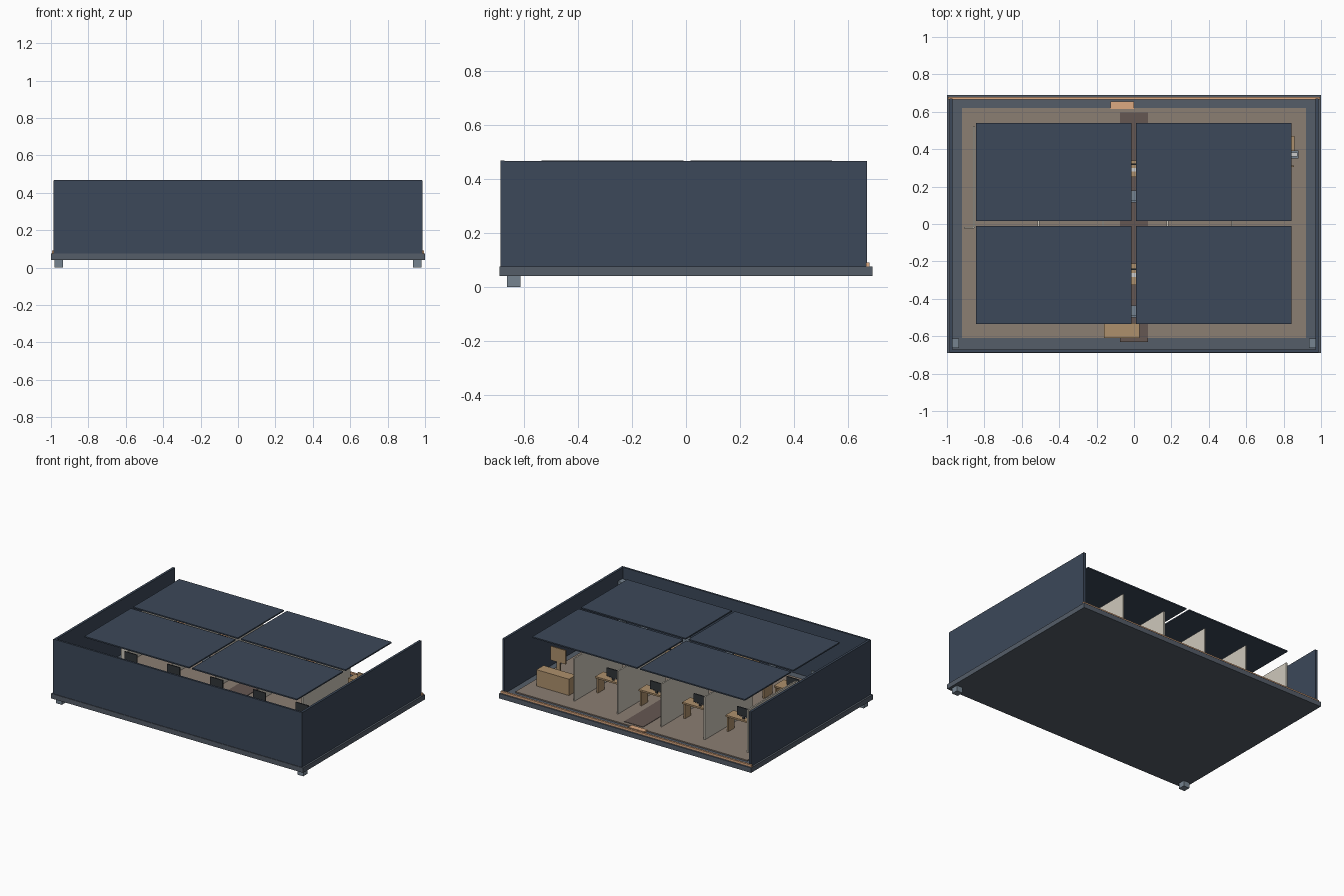
import bpy

def mat(name, r, g, b):
    m = bpy.data.materials.new(name)
    m.diffuse_color = (r, g, b, 1)
    return m

NAVY = mat("navy", 0.045, 0.065, 0.10)
SLATE = mat("slate", 0.09, 0.11, 0.14)
FLOOR = mat("floor", 0.26, 0.21, 0.17)
CARPET = mat("carpet", 0.13, 0.095, 0.085)
CREAM = mat("cream", 0.62, 0.58, 0.50)
WOOD = mat("wood", 0.42, 0.28, 0.15)
COPPER = mat("copper", 0.72, 0.40, 0.22)
STEEL = mat("steel", 0.18, 0.23, 0.28)
WHITE = mat("white", 0.8, 0.8, 0.8)
DARK = mat("dark", 0.03, 0.035, 0.04)

def box(name, x0, x1, y0, y1, z0, z1, m):
    """Axis-aligned box from its extents."""
    bpy.ops.mesh.primitive_cube_add(size=1, location=((x0 + x1) / 2, (y0 + y1) / 2, (z0 + z1) / 2))
    o = bpy.context.object
    o.name = name
    o.scale = (x1 - x0, y1 - y0, z1 - z0)
    bpy.ops.object.transform_apply(location=False, rotation=False, scale=True)
    o.data.materials.append(m)
    return o

# base, floor and aisle carpet
box("base_slab", -1, 1, -0.69, 0.69, 0.04, 0.075, SLATE)
box("floor", -0.92, 0.92, -0.61, 0.62, 0.073, 0.083, FLOOR)
box("aisle_carpet", -0.075, 0.075, -0.63, 0.595, 0.074, 0.086, CARPET)
box("rear_trim", -0.995, 0.995, 0.666, 0.68, 0.075, 0.09, COPPER)
box("door_plate", -0.125, 0, 0.615, 0.655, 0.075, 0.088, COPPER)

# outer walls and front corner posts
box("front_wall", -0.985, 0.985, -0.686, -0.672, 0.075, 0.468, NAVY)
for s in (-1, 1):
    x = sorted((s * 0.97, s * 0.987))
    box("side_wall", x[0], x[1], -0.686, 0.67, 0.075, 0.466, NAVY)
    x = sorted((s * 0.935, s * 0.982))
    box("corner_post", x[0], x[1], -0.662, -0.613, 0, 0.39, STEEL)

# four ceiling panels
for x0, x1 in ((-0.845, -0.013), (0.01, 0.842)):
    for y0, y1 in ((-0.535, -0.01), (0.017, 0.54)):
        box("ceiling_panel", x0, x1, y0, y1, 0.459, 0.468, NAVY)

# cubicle partitions
for i in range(5):
    x = 0.525 - 0.345 * i
    box("partition", x - 0.005, x + 0.005, -0.02, 0.52, 0.083, 0.39, CREAM)
box("partition_return", -0.91, -0.855, -0.025, -0.015, 0.083, 0.39, CREAM)

def desk(cx, y0, y1, s):
    """Desk with legs, screen and keyboard; s is the side the chair sits on."""
    box("desk_top", cx - 0.13, cx + 0.13, y0, y1, 0.19, 0.202, WOOD)
    for lx in (-0.12, 0.12):
        box("desk_side", cx + lx - 0.006, cx + lx + 0.006, y0 + 0.01, y1 - 0.01, 0.083, 0.19, WOOD)
    ym = (y0 + y1) / 2
    box("screen", cx - 0.05, cx + 0.05, ym - s * 0.025 - 0.004, ym - s * 0.025 + 0.004, 0.22, 0.28, DARK)
    box("screen_stand", cx - 0.008, cx + 0.008, ym - s * 0.025 - 0.004, ym - s * 0.025 + 0.004, 0.202, 0.22, DARK)
    box("keyboard", cx - 0.04, cx + 0.04, ym + s * 0.015, ym + s * 0.015 + 0.02, 0.202, 0.207, WHITE)

def chair(cx, cy, s):
    """Chair with seat, back and pedestal; s points toward the back rest."""
    box("chair_seat", cx - 0.03, cx + 0.03, cy - 0.03, cy + 0.03, 0.135, 0.147, STEEL)
    box("chair_back", cx - 0.03, cx + 0.03, cy + s * 0.03 - 0.005, cy + s * 0.03 + 0.005, 0.147, 0.23, STEEL)
    box("chair_pedestal", cx - 0.006, cx + 0.006, cy - 0.006, cy + 0.006, 0.083, 0.135, DARK)

# cubicle desks at the rear, open desks at the front
for i in range(4):
    cx = 0.3525 - 0.345 * i
    desk(cx, 0.25, 0.34, -1)
    chair(cx, 0.15, -1)
for cx in (-0.68, -0.34, 0.0, 0.34, 0.68):
    desk(cx, -0.325, -0.21, -1)
    chair(cx, -0.465, -1)

# manager's desk with screen and wall board
box("manager_desk", 0.60, 0.858, 0.39, 0.47, 0.083, 0.20, WOOD)
box("manager_board", 0.735, 0.855, 0.306, 0.314, 0.21, 0.31, WOOD)
box("board_support", 0.78, 0.81, 0.306, 0.314, 0.083, 0.21, WOOD)
box("side_stand", 0.835, 0.88, 0.35, 0.392, 0.083, 0.17, STEEL)
box("side_stand_top", 0.84, 0.875, 0.36, 0.382, 0.17, 0.18, WHITE)

# reception counter by the front wall
box("reception_counter", -0.16, 0.03, -0.61, -0.53, 0.083, 0.19, WOOD)
